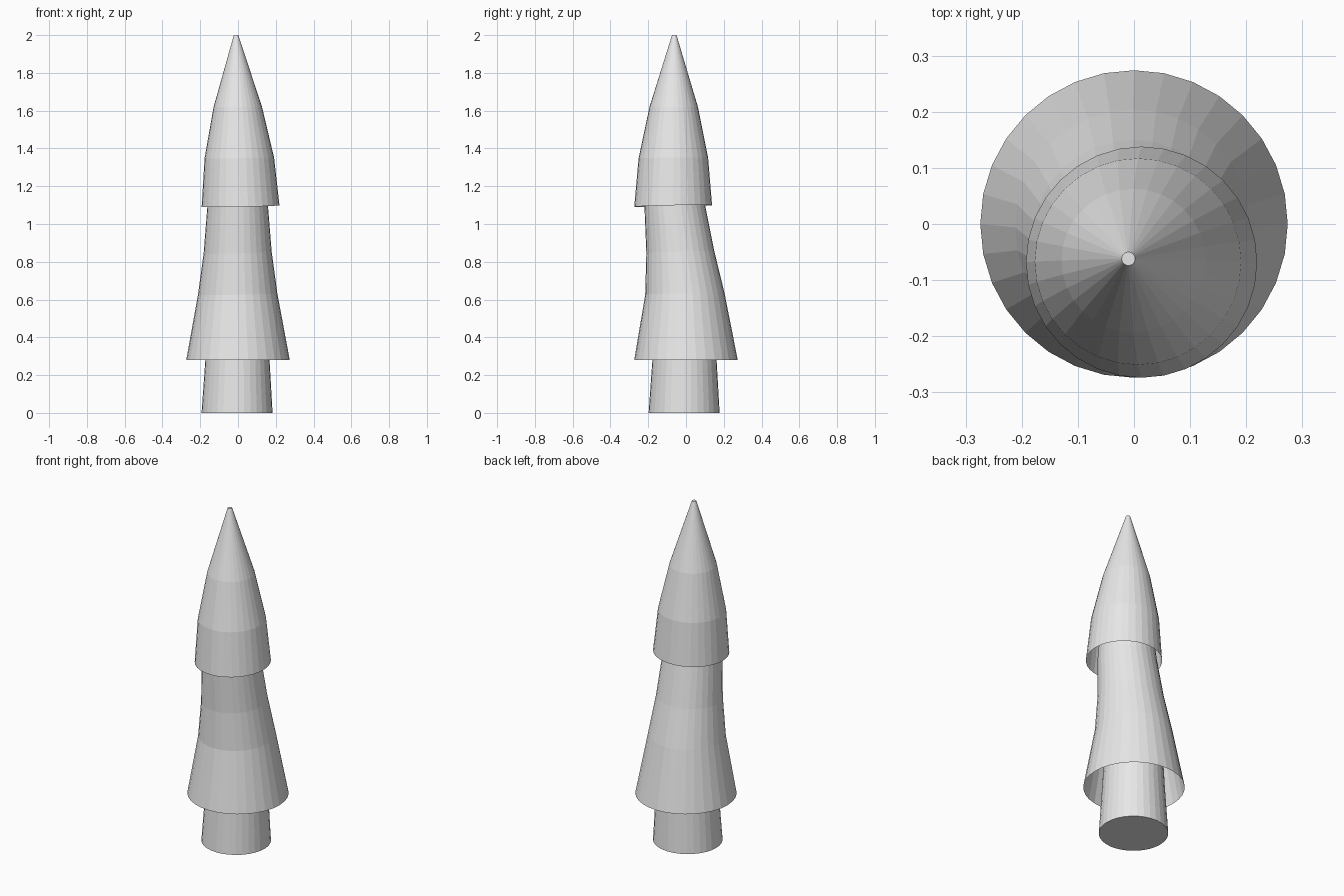
import bpy, bmesh, math

cube = bpy.data.objects.get("Cube")
if cube:
    bpy.data.objects.remove(cube, do_unlink=True)

SIDES = 32

grey = bpy.data.materials.new("pale_grey")
grey.use_nodes = True
colour = (0.8, 0.8, 0.8, 1)
grey.diffuse_color = colour
grey.node_tree.nodes["Principled BSDF"].inputs["Base Color"].default_value = colour


def loft(name, rings, cap_bottom=False, cap_top=False):
    """Join circles given as (x, y, z, radius, slope) into a faceted tube."""
    bm = bmesh.new()
    loops = []
    for x, y, z, r, slope in rings:
        loop = []
        for i in range(SIDES):
            a = math.tau * i / SIDES
            dx, dy = r * math.cos(a), r * math.sin(a)
            loop.append(bm.verts.new((x + dx, y + dy, z + slope * (dx + dy))))
        loops.append(loop)
    for low, high in zip(loops, loops[1:]):
        for i in range(SIDES):
            j = (i + 1) % SIDES
            bm.faces.new((low[i], low[j], high[j], high[i]))
    if cap_bottom:
        bm.faces.new(loops[0][::-1])
    if cap_top:
        bm.faces.new(loops[-1])
    mesh = bpy.data.meshes.new(name)
    bm.to_mesh(mesh)
    bm.free()
    mesh.materials.append(grey)
    obj = bpy.data.objects.new(name, mesh)
    bpy.context.collection.objects.link(obj)
    return obj


# Trunk, running up inside the lower tier
loft("trunk", [
    (-0.005, -0.01, 0, 0.188, 0),
    (-0.003, -0.008, 0.28, 0.17, 0),
    (-0.002, -0.006, 0.5, 0.158, 0),
], cap_bottom=True, cap_top=True)

# Lower tier, an open skirt that bends forward into the upper tier
loft("lower_tier", [
    (0, 0, 0.28, 0.274, 0),
    (-0.002, -0.006, 0.63, 0.21, 0.02),
    (-0.002, -0.03, 0.85, 0.18, 0.03),
    (-0.002, -0.06, 1.1, 0.16, 0.03),
    (0, -0.065, 1.25, 0.15, 0.02),
], cap_top=True)

# Upper tier, an open skirt closing to a small flat tip
loft("upper_tier", [
    (0.0135, -0.068, 1.095, 0.206, 0.02),
    (0.007, -0.067, 1.35, 0.184, 0.01),
    (-0.001, -0.065, 1.62, 0.128, 0),
    (-0.01, -0.062, 2, 0.012, 0),
], cap_top=True)
